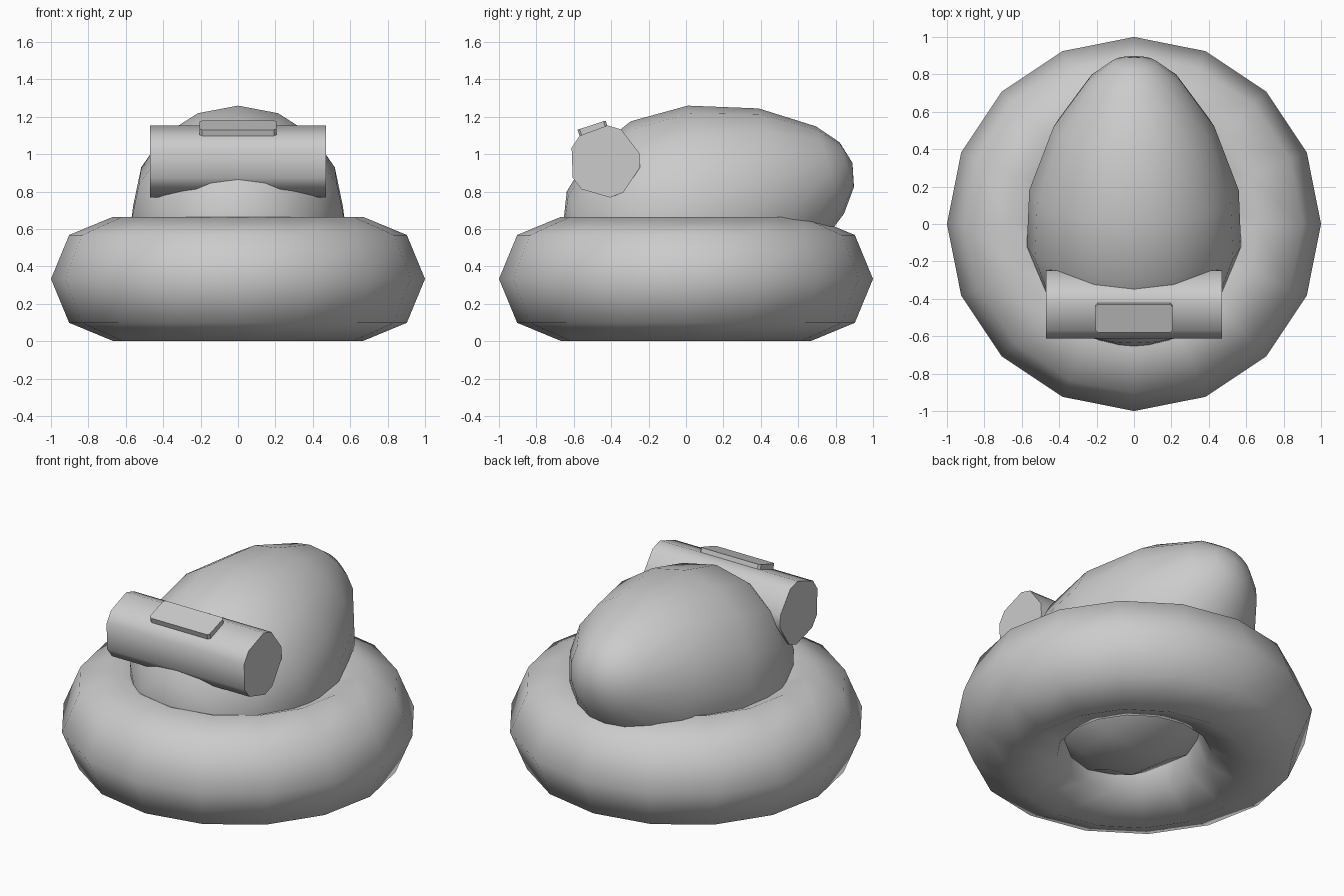
import bpy, bmesh, math
from mathutils import Vector, Matrix

if "Cube" in bpy.data.objects:
    bpy.data.objects.remove(bpy.data.objects["Cube"])


def finish(name, bm, angle):
    bmesh.ops.recalc_face_normals(bm, faces=bm.faces[:])
    me = bpy.data.meshes.new(name)
    bm.to_mesh(me)
    bm.free()
    ob = bpy.data.objects.new(name, me)
    bpy.context.collection.objects.link(ob)
    bpy.ops.object.select_all(action='DESELECT')
    ob.select_set(True)
    bpy.context.view_layer.objects.active = ob
    bpy.ops.object.shade_smooth_by_angle(angle=math.radians(angle))
    return ob


def bridge(bm, a, b):
    n = len(a)
    for i in range(n):
        bm.faces.new((a[i], a[(i + 1) % n], b[(i + 1) % n], b[i]))


# base ring: 16 x 8 sided torus resting on the ground
bpy.ops.mesh.primitive_torus_add(major_segments=16, minor_segments=8,
                                 major_radius=0.668, minor_radius=0.332,
                                 location=(0, 0, 0.333))
ring = bpy.context.object
ring.name = "base_ring"
bpy.ops.object.shade_smooth()

# egg-shaped body: rings along a tilted axis, given as (axis y, radius)
slope = 0.32
tilt = math.atan(slope)
up = Vector((0, -math.sin(tilt), math.cos(tilt)))
side = Vector((1, 0, 0))


def axis_point(y):
    return Vector((0, y, 0.63 + slope * (y + 0.12)))


bm = bmesh.new()
loops = []
for y, r in [(-0.61, 0.155), (-0.54, 0.32), (-0.37, 0.475), (-0.12, 0.573),
             (0.18, 0.56), (0.52, 0.43), (0.77, 0.245), (0.86, 0.125)]:
    loops.append([bm.verts.new(axis_point(y) + r * (math.cos(a) * side + math.sin(a) * up))
                  for a in (i * math.tau / 16 for i in range(16))])
for a, b in zip(loops, loops[1:]):
    bridge(bm, a, b)
for y, loop in ((-0.625, loops[0]), (0.89, loops[-1])):
    pole = bm.verts.new(axis_point(y))
    for i in range(16):
        bm.faces.new((loop[i], loop[(i + 1) % 16], pole))
finish("egg_body", bm, 180)

# cross barrel: bevelled five-sided prism along x
bm = bmesh.new()
angles = [math.radians(72 * k + 2 + d) for k in range(5) for d in (-11.5, 11.5)]
ends = [[bm.verts.new((x, -0.435 + 0.191 * math.cos(a), 0.96 + 0.194 * math.sin(a)))
         for a in angles] for x in (-0.47, 0.47)]
bridge(bm, *ends)
for e in ends:
    bm.faces.new(e)
finish("cross_barrel", bm, 60)

# thin plate lying on the barrel, corners slightly cut
bm = bmesh.new()
bmesh.ops.create_cube(bm, size=1, matrix=Matrix.Diagonal((0.41, 0.158, 0.05, 1)))
corners = [e for e in bm.edges if abs(e.verts[0].co.z - e.verts[1].co.z) > 0.01]
bmesh.ops.bevel(bm, geom=corners, offset=0.012, segments=1, affect='EDGES')
bm.transform(Matrix.Translation((0, -0.497, 1.131)) @ Matrix.Rotation(math.radians(18), 4, 'X'))
finish("barrel_plate", bm, 30)
